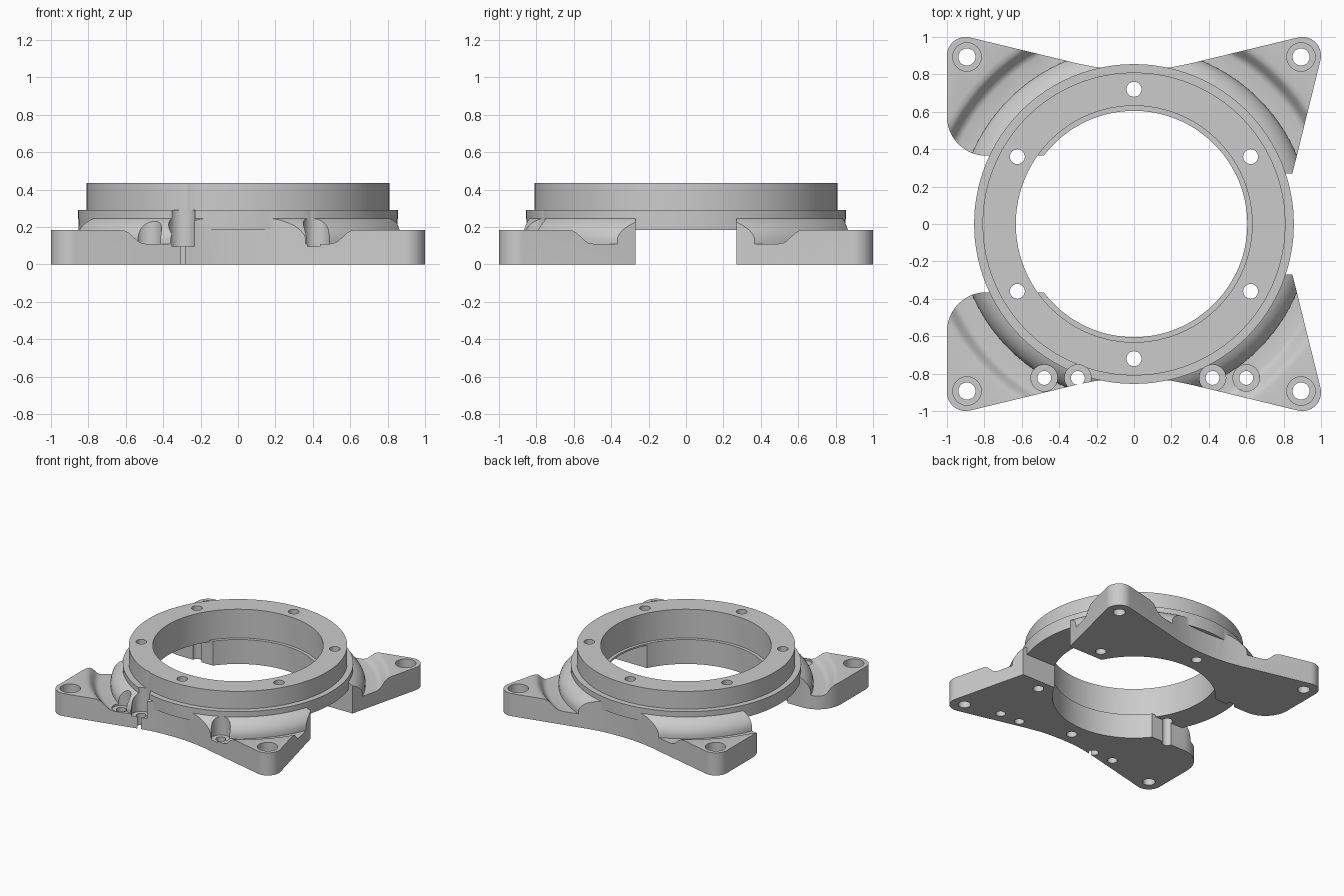
import bpy, bmesh
from math import cos, sin, radians, pi

if "Cube" in bpy.data.objects:
    bpy.data.objects.remove(bpy.data.objects["Cube"])


def finish(bm, name):
    bmesh.ops.remove_doubles(bm, verts=bm.verts, dist=1e-5)
    bmesh.ops.recalc_face_normals(bm, faces=bm.faces)
    mesh = bpy.data.meshes.new(name)
    bm.to_mesh(mesh)
    bm.free()
    ob = bpy.data.objects.new(name, mesh)
    bpy.context.collection.objects.link(ob)
    return ob


def add_lathe(bm, profile, x=0, y=0, seg=96):
    """Spin a closed (radius, z) profile around a vertical axis at x, y."""
    rings = [[bm.verts.new((x + r * cos(2 * pi * i / seg), y + r * sin(2 * pi * i / seg), z))
              for r, z in profile] for i in range(seg)]
    n = len(profile)
    for i in range(seg):
        a, b = rings[i], rings[(i + 1) % seg]
        for j in range(n):
            k = (j + 1) % n
            if profile[j][0] > 0 or profile[k][0] > 0:
                bm.faces.new((a[j], b[j], b[k], a[k]))


def lathe(name, profile):
    bm = bmesh.new()
    add_lathe(bm, profile)
    return finish(bm, name)


def prism(name, outline, z0, z1):
    bm = bmesh.new()
    face = bm.faces.new([bm.verts.new((x, y, z0)) for x, y in outline])
    new = bmesh.ops.extrude_face_region(bm, geom=[face])["geom"]
    bmesh.ops.translate(bm, vec=(0, 0, z1 - z0),
                        verts=[v for v in new if isinstance(v, bmesh.types.BMVert)])
    return finish(bm, name)


def arc(cx, cy, r, a0, a1, n):
    return [(cx + r * cos(radians(a0 + (a1 - a0) * i / n)),
             cy + r * sin(radians(a0 + (a1 - a0) * i / n))) for i in range(n + 1)]


def combine(ob, other, operation):
    mod = ob.modifiers.new("combine", 'BOOLEAN')
    mod.operation = operation
    mod.solver = 'EXACT'
    mod.object = other
    bpy.context.view_layer.objects.active = ob
    bpy.ops.object.modifier_apply(modifier=mod.name)
    bpy.data.objects.remove(other, do_unlink=True)


# Mounting feet: one plate outline for the back, mirrored to the front
outline = (arc(0, 0, 0.605, 26.5, 142.9, 40)          # bore edge
           + arc(-0.79, 0.575, 0.21, 270, 180, 12)    # left rounded lobe
           + arc(-0.9, 0.9, 0.1, 180, 76, 12)         # left corner
           + [(-0.3, 0.858), (-0.2, 0.838), (-0.1, 0.828), (0, 0.825),
              (0.1, 0.828), (0.2, 0.838), (0.3, 0.858)]
           + arc(0.9, 0.9, 0.1, 104, -14, 14)         # right corner
           + [(0.847, 0.27)])

# Cutter that shapes the bulge, the groove and the flat top of the feet
groove = [(0.85, 0.3), (0.85, 0.248), (0.87, 0.238), (0.89, 0.225), (0.91, 0.207),
          (0.927, 0.185), (0.938, 0.165), (0.945, 0.14), (0.945, 0.11), (1.03, 0.11),
          (1.05, 0.116), (1.065, 0.13), (1.08, 0.15), (1.095, 0.169), (1.11, 0.18),
          (1.135, 0.185), (1.6, 0.185), (1.6, 0.3)]

# Main ring with wider flange below
body = lathe("bearing_housing", [(0.632, 0.185), (0.853, 0.185), (0.855, 0.29),
                                 (0.81, 0.29), (0.81, 0.435), (0.632, 0.435)])

for side in (1, -1):
    foot = prism("foot_plate", [(x, side * y) for x, y in outline], 0, 0.26)
    combine(foot, lathe("groove_cutter", groove), 'DIFFERENCE')
    combine(foot, lathe("bore_cutter", [(0, 0.2), (0.645, 0.2), (0.645, 0.4), (0, 0.4)]),
            'DIFFERENCE')
    combine(body, foot, 'UNION')

# Thin lip joining the right-hand feet inside the bore
lip = prism("bore_lip", arc(0, 0, 0.606, -28, 28, 20) + arc(0, 0, 0.7, 28, -28, 20), 0.186, 0.2)
combine(body, lip, 'UNION')

# Bolt circle, corner counterbores and front counterbores
bm = bmesh.new()
for i in range(6):
    a = radians(90 + 60 * i)
    add_lathe(bm, [(0, -0.1), (0.04, -0.1), (0.04, 0.6), (0, 0.6)],
              0.72 * cos(a), 0.72 * sin(a), 24)


def stepped_hole(x, y, r, big, z):
    add_lathe(bm, [(0, -0.1), (r, -0.1), (r, z), (big, z), (big, 0.6), (0, 0.6)], x, y, 32)


for sx in (1, -1):
    for sy in (1, -1):
        stepped_hole(sx * 0.893, sy * 0.893, 0.046, 0.076, 0.1)
for x in (-0.48, -0.3, 0.42, 0.6):
    stepped_hole(x, -0.823, 0.037, 0.071, 0.095)
combine(body, finish(bm, "hole_cutter"), 'DIFFERENCE')

# Smooth shading with sharp machined edges
bpy.ops.object.select_all(action='DESELECT')
body.select_set(True)
bpy.context.view_layer.objects.active = body
bpy.ops.object.shade_smooth_by_angle(angle=radians(30))
